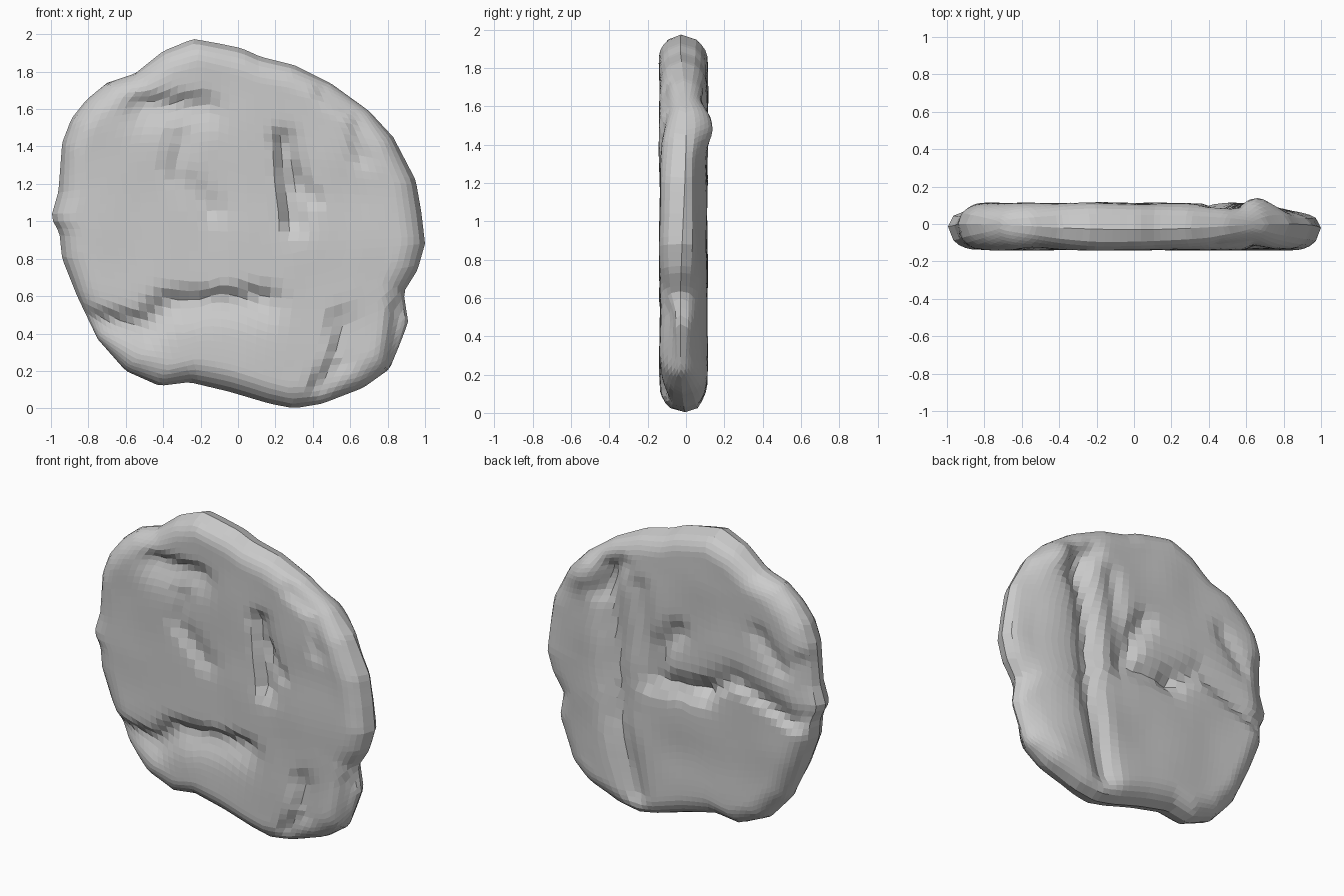
import bpy, bmesh, math
from mathutils import Vector, noise

if "Cube" in bpy.data.objects:
    bpy.data.objects.remove(bpy.data.objects["Cube"])

# Silhouette of the lumpy disc (x, z), clockwise from the top
OUTLINE = [(-.24, 1.975), (-.1, 1.95), (.02, 1.925), (.12, 1.88), (.3, 1.835), (.5, 1.735),
           (.7, 1.59), (.83, 1.45), (.95, 1.22), (.98, 1.05), (1.0, .88), (.96, .74), (.885, .62),
           (.91, .46), (.86, .33), (.81, .21), (.67, .11), (.45, .025), (.3, 0),
           (.17, .025), (-.05, .09), (-.26, .14), (-.42, .12), (-.6, .2), (-.75, .37),
           (-.86, .6), (-.94, .8), (-.955, .94), (-1.0, 1.02), (-.96, 1.16), (-.94, 1.42),
           (-.89, 1.55), (-.81, 1.65), (-.7, 1.74), (-.55, 1.79), (-.4, 1.91)]
POLAR = sorted((math.atan2(z - 1, x), math.hypot(x, z - 1)) for x, z in OUTLINE)
POLAR = [(POLAR[-1][0] - math.tau, POLAR[-1][1])] + POLAR + [(POLAR[0][0] + math.tau, POLAR[0][1])]


def radius(ang):
    for (a0, r0), (a1, r1) in zip(POLAR, POLAR[1:]):
        if a0 <= ang <= a1:
            # straight chord between the two outline points
            return r0 * r1 * math.sin(a1 - a0) / (
                r0 * math.sin(ang - a0) + r1 * math.sin(a1 - ang))
    return 1.0


def offset_from(p, path):
    best = Vector((9, 9))
    for a, b in zip(path, path[1:]):
        a, b = Vector(a), Vector(b)
        t = max(0, min(1, (p - a).dot(b - a) / (b - a).length_squared))
        o = p - a.lerp(b, t)
        if o.length < best.length:
            best = o
    return best


def relief(p, grooves):
    # groove: path, width, depth (negative is a ridge), direction of its steep side
    total = 0
    for path, w, d, steep in grooves:
        o = offset_from(p, path)
        lean = o.normalized().dot(Vector(steep)) if o.length > 1e-6 else 0
        total += d * math.exp(-(o.length / (w * (1 - .45 * lean))) ** 2)
    return total


UP, RIGHT, LEFT, EVEN = (0, 1), (1, 0), (-1, 0), (0, 0)
FRONT = [
    # fold across the lower left and the hollow below it
    ([(-.9, .49), (-.5, .46), (-.36, .58), (.13, .6)], .08, .055, UP),
    # hollow under the upper lobe
    ([(-.5, 1.63), (-.2, 1.63)], .08, .045, UP),
    # left dent
    ([(-.33, 1.43), (-.36, 1.27), (-.16, 1.06)], .055, .03, LEFT),
    # right crack
    ([(.22, 1.42), (.27, 1.25), (.27, 1.0)], .055, .06, LEFT),
    ([(.28, 1.26), (.42, 1.12)], .045, .025, RIGHT),
    # lower right notch and sunken knob
    ([(.53, .45), (.53, .25), (.42, .12)], .06, .04, LEFT),
    ([(.86, .5), (.84, .2)], .09, .06, LEFT),
    # shoulder dip
    ([(.45, 1.68), (.63, 1.58), (.64, 1.35)], .06, .025, LEFT),
]
BACK = [
    # long groove, parallel second groove
    ([(.5, 1.55), (.45, 1.1), (.42, .6), (.3, .15)], .075, .055, EVEN),
    ([(.26, 1.5), (.22, 1.2), (.2, .9)], .06, .025, EVEN),
    # central hollow and fold running to the left
    ([(.0, 1.28), (.1, 1.15), (.14, .94), (-.2, .94)], .065, .05, EVEN),
    ([(-.2, .94), (-.42, 1.08), (-.85, .9)], .06, .04, (0, -1)),
    ([(-.6, 1.42), (-.75, 1.25)], .06, .03, EVEN),
    ([(-.9, 1.3), (-.93, 1.0)], .07, .04, EVEN),
    # sloping right margin
    ([(.9, 1.3), (.92, .9), (.85, .3)], .16, .05, EVEN),
    # dent and knob at the upper right
    ([(.4, 1.62), (.55, 1.4)], .06, .035, EVEN),
    ([(.66, 1.55), (.68, 1.5)], .09, -.035, EVEN),
]


def sheet(bm, side, n=44):
    grid = []
    for i in range(n + 1):
        row = []
        for j in range(n + 1):
            a, b = (.6 * t + .4 * math.sin(t * math.pi / 2)
                    for t in (2 * i / n - 1, 2 * j / n - 1))
            # square grid squeezed into the outline
            u, v = a * math.sqrt(1 - b * b / 2), b * math.sqrt(1 - a * a / 2)
            s, ang = min(1, math.hypot(u, v)), math.atan2(v, u)
            r = radius(ang)
            p = Vector((s * r * math.cos(ang), 1 + s * r * math.sin(ang)))
            edge = min(1, (1 - s) * r / .14)
            h = math.sqrt(max(0, 1 - (1 - edge) ** 2))
            wob = noise.noise(Vector((p.x * 3, side * 5, p.y * 3)))
            mid = -.015 + .015 * math.sin(3 * ang)
            if side < 0:
                y = min(-.03, -.138 + .01 * wob + relief(p, FRONT))
            else:
                y = max(.0, .111 + .01 * wob - relief(p, BACK))
            row.append(bm.verts.new((p.x, mid + (y - mid) * h, p.y)))
        grid.append(row)
    for i in range(n):
        for j in range(n):
            q = [grid[i][j], grid[i + 1][j], grid[i + 1][j + 1], grid[i][j + 1]]
            bm.faces.new(q if side < 0 else q[::-1])


# Lumpy disc: front and back relief sheets welded at the rim
bm = bmesh.new()
sheet(bm, -1)
sheet(bm, 1)
bmesh.ops.remove_doubles(bm, verts=bm.verts, dist=.0005)
bmesh.ops.recalc_face_normals(bm, faces=bm.faces)
mesh = bpy.data.meshes.new("lumpy_disc")
bm.to_mesh(mesh)
bm.free()
bpy.context.collection.objects.link(bpy.data.objects.new("lumpy_disc", mesh))
